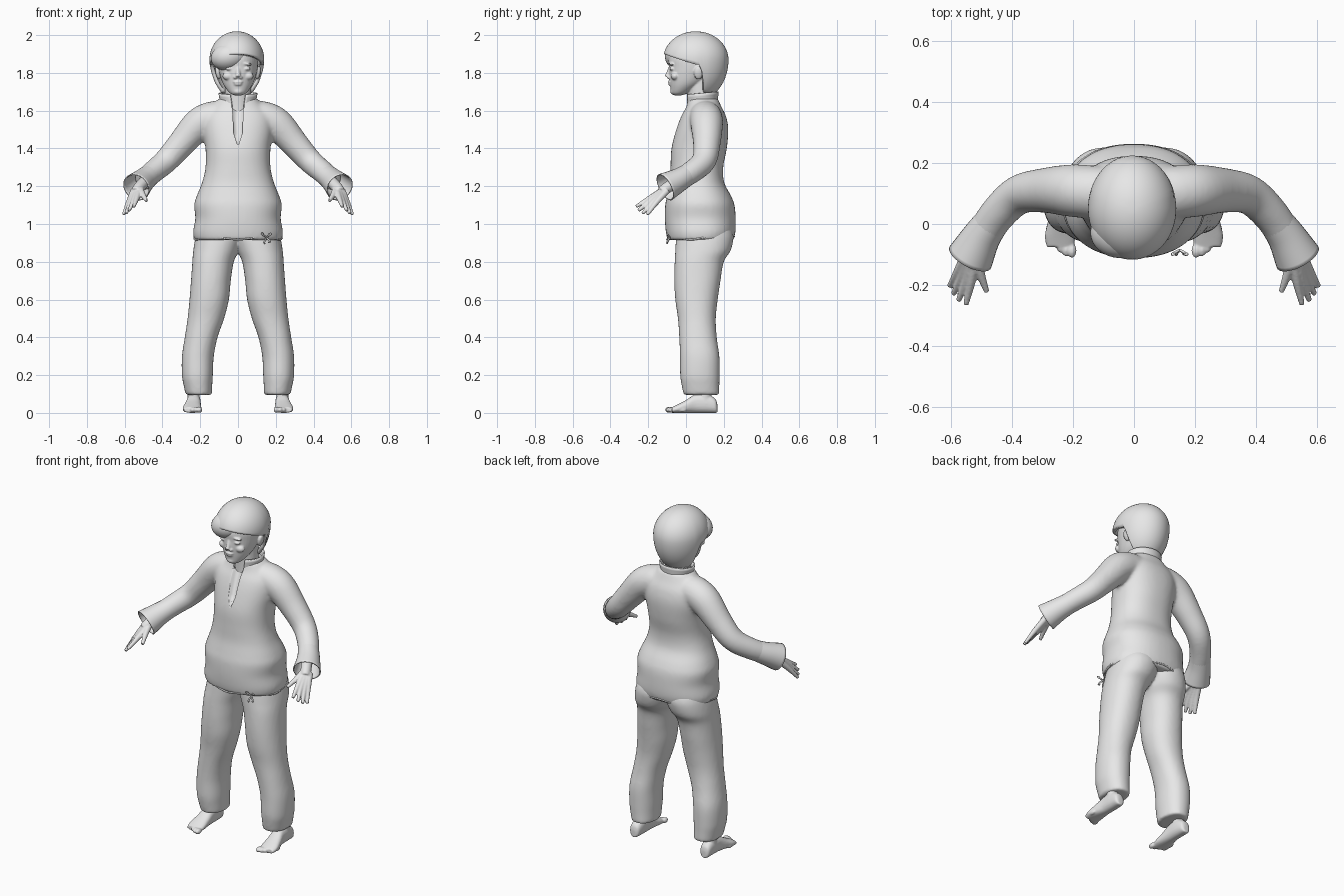
import bpy, bmesh, math
from math import sin, cos, pi
from mathutils import Vector, Matrix

if "Cube" in bpy.data.objects:
    bpy.data.objects.remove(bpy.data.objects["Cube"])

clay = bpy.data.materials.new("light grey")
clay.use_nodes = True
GREY = (0.8, 0.8, 0.8, 1)
clay.diffuse_color = GREY
clay.node_tree.nodes["Principled BSDF"].inputs["Base Color"].default_value = GREY


def resample(rows, k=5):
    """Catmull-Rom interpolation of a list of number tuples."""
    out = []
    for i in range(len(rows) - 1):
        a, b, c, d = (Vector(rows[max(0, min(len(rows) - 1, i + o))]) for o in (-1, 0, 1, 2))
        for j in range(k):
            t = j / k
            out.append(0.5 * (2 * b + (c - a) * t + (2 * a - 5 * b + 4 * c - d) * t ** 2
                              + (3 * b - a - 3 * c + d) * t ** 3))
    return out + [Vector(rows[-1])]


def loft(bm, rings, side=1, n=28, power=1.0, phase=0.0, caps=True):
    """Skin rings given as (centre, half axis, half axis)."""
    def bend(c):
        return math.copysign(abs(c) ** power, c)
    loops = []
    for c, u, v in rings:
        pts = [c + u * bend(cos(phase + 2 * pi * i / n)) + v * bend(sin(phase + 2 * pi * i / n))
               for i in range(n)]
        loops.append([bm.verts.new((p.x * side, p.y, p.z)) for p in pts])
    for lo, hi in zip(loops, loops[1:]):
        for i in range(n):
            bm.faces.new((lo[i], lo[(i + 1) % n], hi[(i + 1) % n], hi[i]))
    if caps:
        bm.faces.new(loops[0])
        bm.faces.new(loops[-1])


def slices(rows):
    """Horizontal rings from (z, x_min, x_max, y_front, y_back)."""
    return [(Vector(((a + b) / 2, (f + k) / 2, z)), Vector(((b - a) / 2, 0, 0)),
             Vector((0, (k - f) / 2, 0))) for z, a, b, f, k in rows]


def tube(bm, pts, side=1, n=16, caps=True):
    """Round tube along points (x, y, z, radius)."""
    pts = resample(pts)
    rings = []
    for i, p in enumerate(pts):
        t = (pts[min(i + 1, len(pts) - 1)] - pts[max(i - 1, 0)]).to_3d().normalized()
        u = t.cross(Vector((0.13, 0.31, 0.94))).normalized()
        rings.append((p.to_3d(), u * p[3], t.cross(u) * p[3]))
    loft(bm, rings, side, n, caps=caps)


def blob(bm, centre, radii, tilt=0.0):
    m = Matrix.Translation(centre) @ Matrix.Rotation(tilt, 4, "Y") @ Matrix.Diagonal((*radii, 1))
    bmesh.ops.create_uvsphere(bm, u_segments=32, v_segments=20, radius=1, matrix=m)


def finish(name, bm, voxel=0.0, relax=0, thick=0.0):
    bmesh.ops.recalc_face_normals(bm, faces=bm.faces)
    for f in bm.faces:
        f.smooth = True
    me = bpy.data.meshes.new(name)
    bm.to_mesh(me)
    bm.free()
    ob = bpy.data.objects.new(name, me)
    bpy.context.collection.objects.link(ob)
    me.materials.append(clay)
    if thick:
        ob.modifiers.new("cloth", "SOLIDIFY").thickness = thick
    if voxel:
        r = ob.modifiers.new("fuse", "REMESH")
        r.mode, r.voxel_size, r.use_smooth_shade = "VOXEL", voxel, True
        s = ob.modifiers.new("relax", "SMOOTH")
        s.factor, s.iterations = 0.5, relax
    return ob


# Shirt body with sleeves, fused into one cloth surface
torso = [(.915, .232, -.098, .25), (.96, .238, -.107, .262), (1.03, .226, -.112, .263),
         (1.1, .232, -.11, .257), (1.15, .218, -.1, .238), (1.22, .19, -.086, .202),
         (1.3, .172, -.082, .197), (1.4, .172, -.077, .216), (1.5, .185, -.052, .224),
         (1.57, .18, -.026, .212), (1.62, .14, 0, .188), (1.665, .1, .012, .168)]
bm = bmesh.new()
loft(bm, slices([(z, -w, w, f, k) for z, w, f, k in resample(torso)]), n=48, power=.88)
SLEEVE = [(.08, .1, 1.56, .09), (.14, .105, 1.56, .088), (.21, .11, 1.525, .086),
          (.3, .11, 1.425, .073), (.38, .095, 1.335, .065), (.45, .03, 1.275, .06),
          (.5, -.045, 1.23, .058)]
for s in (1, -1):
    tube(bm, SLEEVE, s, 24)
shirt = finish("shirt", bm, .01, 7)

# Open neck slit cut into the shirt front
bm = bmesh.new()
loft(bm, [(Vector((0, (y - .3) / 2, z)), Vector((w * 1.414, 0, 0)), Vector((0, (y + .3) * .707, 0)))
          for z, w, y in ((1.42, .003, -.06), (1.48, .022, -.035), (1.6, .028, .012), (1.72, .05, .06))],
     n=4, phase=pi / 4)
slit = finish("neck_slit_cutter", bm)
slit.hide_render = True
slit.hide_set(True)
cut = shirt.modifiers.new("neck slit", "BOOLEAN")
cut.object, cut.operation = slit, "DIFFERENCE"

# Standing collar, open at the front
bm = bmesh.new()
rows = []
for h in range(5):
    t, row = h / 4, []
    for i in range(41):
        a = -pi / 2 + (.42 - .08 * (1 - t)) + i / 40 * (2 * pi - 2 * (.42 - .08 * (1 - t)))
        back = (sin(a) + 1) / 2
        row.append(bm.verts.new(((.092 + .012 * t) * cos(a), .085 + (.082 + .006 * t) * sin(a),
                                 1.615 + .025 * back + t * (.07 - .01 * back))))
    rows.append(row)
for lo, hi in zip(rows, rows[1:]):
    for i in range(40):
        bm.faces.new((lo[i], lo[i + 1], hi[i + 1], hi[i]))
finish("collar", bm, thick=.008)

# Flared open cuffs
bm = bmesh.new()
for s in (1, -1):
    tube(bm, [(.46, .015, 1.265, .056), (.5, -.04, 1.232, .063), (.538, -.11, 1.195, .077)], s, 28, False)
finish("cuffs", bm, thick=.006)

# Hem drawstring with a small bow
bm = bmesh.new()
tube(bm, [(.232 * cos(a), .077 + .177 * sin(a), .925 + .008 * sin(5 * a), .005)
          for a in [2 * pi * i / 24 for i in range(25)]], n=8)
for dx, dz in ((.025, .018), (-.025, .018), (.02, -.025), (-.012, -.03)):
    tube(bm, [(.15, -.085, .93, .004), (.15 + dx, -.1, .93 + dz, .005), (.15 + dx * .5, -.098, .93 + dz * 1.1, .003)], n=8)
finish("drawstring", bm)

# Trousers
LEG = [(.095, .138, .277, -.013, .177), (.15, .136, .289, -.024, .177), (.2, .133, .297, -.031, .178),
       (.3, .128, .297, -.032, .177), (.4, .108, .282, -.036, .163), (.5, .073, .267, -.043, .158),
       (.6, .048, .257, -.057, .168), (.7, .038, .249, -.062, .183), (.8, .022, .242, -.06, .2),
       (.86, -.005, .237, -.057, .237), (.93, -.03, .225, -.052, .252), (.98, -.03, .21, -.04, .24)]
bm = bmesh.new()
for s in (1, -1):
    loft(bm, slices(resample(LEG)), s, 32, .92)
finish("trousers", bm, .01, 6)

# Bare feet with toes
FOOT = [(.166, .235, .014, .045), (.155, .235, .03, .075), (.11, .234, .036, .1), (.05, .235, .038, .098),
        (0, .24, .045, .068), (-.04, .243, .05, .047), (-.075, .242, .046, .03)]
bm = bmesh.new()
for s in (1, -1):
    loft(bm, [(Vector((x, y, h / 2)), Vector((w, 0, 0)), Vector((0, 0, h / 2)))
              for y, x, w, h in resample(FOOT)], s, 20, .85)
    tube(bm, [(.236, .1, .04, .034), (.236, .1, .1, .033), (.232, .095, .16, .04)], s)
    for i in range(5):
        blob(bm, (s * (.204 + .019 * i), -.087 + .004 * i * i, .016), (.015 - .0012 * i, .024, .016 - .001 * i))
finish("feet", bm, .005, 3)

# Hands: each finger runs from the wrist through its knuckle to its tip
KNUCKLES = [(.535, -.19, 1.138), (.551, -.185, 1.127), (.566, -.172, 1.119), (.579, -.156, 1.115)]
TIPS = [(.552, -.264, 1.092), (.577, -.252, 1.071), (.593, -.23, 1.056), (.606, -.205, 1.05)]
bm = bmesh.new()
for s in (1, -1):
    tube(bm, [(.48, -.02, 1.24, .03), (.525, -.1, 1.192, .03), (.54, -.13, 1.17, .026)], s)
    for i, (k, t) in enumerate(zip(KNUCKLES, TIPS)):
        tube(bm, [(.52 + .01 * i, -.1, 1.19 - .004 * i, .019), (*k, .0145), (*t, .009)], s, 12)
    tube(bm, [(.52, -.1, 1.19, .02), (.507, -.155, 1.16, .016), (.484, -.222, 1.122, .009)], s, 12)
finish("hands", bm, .0045, 3)

# Head and neck
SKULL = [(1.681, .02, -.062, -.025), (1.692, .042, -.077, .01), (1.72, .066, -.082, .06),
         (1.75, .083, -.086, .105), (1.79, .096, -.09, .145), (1.83, .104, -.09, .17),
         (1.87, .106, -.092, .18), (1.91, .1, -.08, .175), (1.95, .075, -.04, .14), (1.97, .04, .01, .09)]
bm = bmesh.new()
loft(bm, slices([(z, -w, w, f, k) for z, w, f, k in resample(SKULL)]), n=40)
tube(bm, [(0, .085, 1.58, .075), (0, .08, 1.65, .07), (0, .075, 1.76, .07)], n=24)
tube(bm, [(0, -.082, 1.83, .01), (0, -.092, 1.8, .012), (0, -.1, 1.779, .015)], n=12)
blob(bm, (0, -.084, 1.752), (.026, .012, .007))
blob(bm, (0, -.081, 1.74), (.022, .013, .008))
blob(bm, (0, -.069, 1.702), (.024, .014, .016))
for s in (1, -1):
    blob(bm, (s * .014, -.089, 1.776), (.01, .012, .009))
    blob(bm, (s * .045, -.074, 1.822), (.02, .013, .009))
    blob(bm, (s * .045, -.077, 1.848), (.032, .013, .007), s * .15)
    blob(bm, (s * .052, -.058, 1.783), (.03, .022, .022))
    blob(bm, (s * .106, .066, 1.8), (.013, .024, .036), s * .2)
finish("head", bm, .0045, 3)

# Hair cap, drawn from the crown down to a hairline that drops behind the ears
bm = bmesh.new()
N, M = 64, 20
rows = []
for j in range(1, M + 1):
    row = []
    for i in range(N):
        a = 2 * pi * i / N
        f = -sin(a)
        t = max(0, min(1, (-f - .1) / .32))
        low = 1.845 + .05 * max(0, f) - .14 * t * t * (3 - 2 * t) - 1.87
        p = j / M * math.acos(low / (.13 if low > 0 else .2))
        row.append(bm.verts.new((-.006 + .125 * sin(p) * cos(a), .052 + .153 * sin(p) * sin(a),
                                 1.87 + cos(p) * (.13 if cos(p) > 0 else .2))))
    rows.append(row)
bm.faces.new(rows[0])
for lo, hi in zip(rows, rows[1:]):
    for i in range(N):
        bm.faces.new((lo[i], lo[(i + 1) % N], hi[(i + 1) % N], hi[i]))
finish("hair_cap", bm, thick=.02)

# Swept fringe over one side of the forehead
bm = bmesh.new()
blob(bm, (-.045, -.028, 1.888), (.1, .084, .074), -.25)
finish("fringe", bm)
